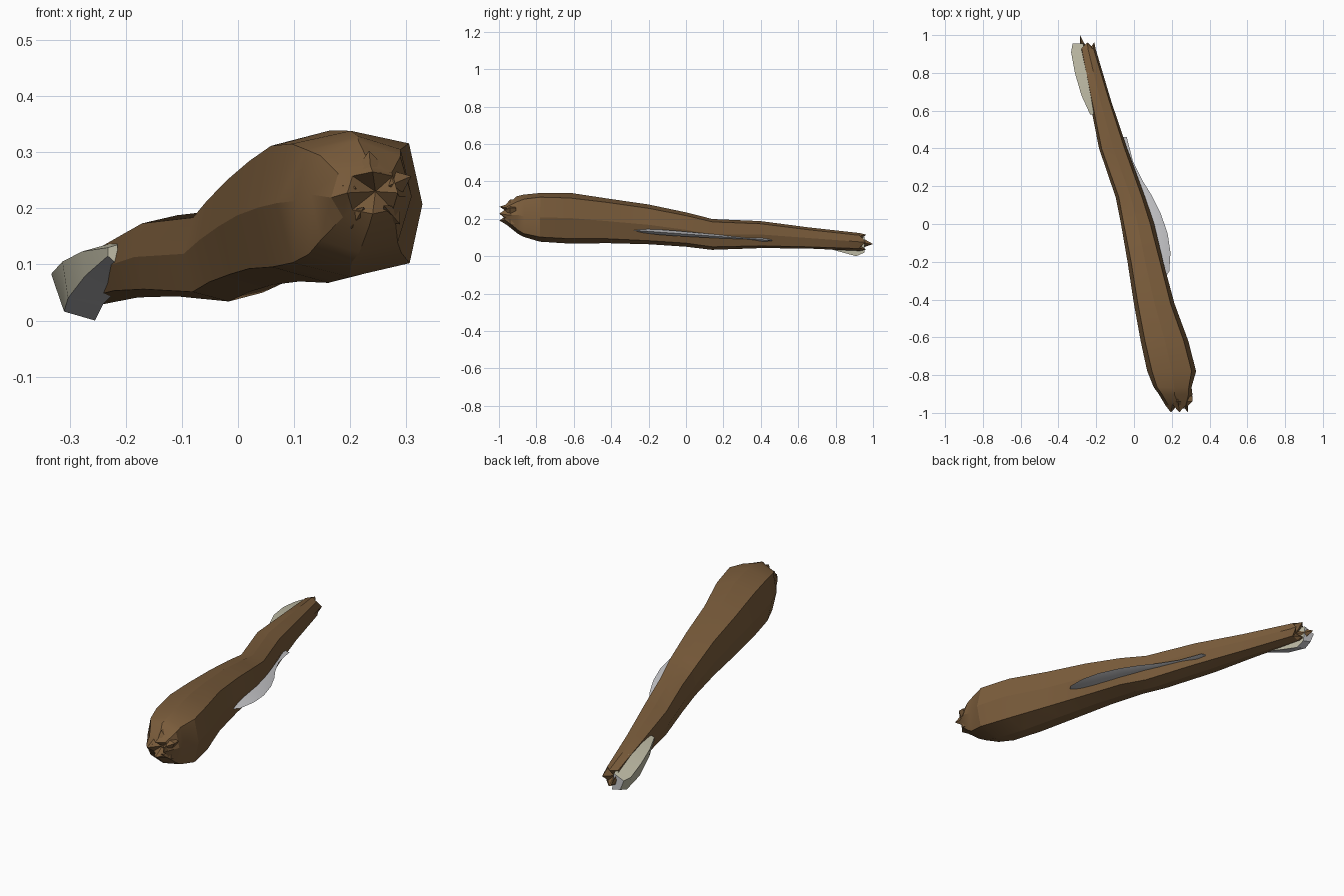
import bpy
import bmesh
import math
import random
from mathutils import Vector

random.seed(4)

default_cube = bpy.data.objects.get("Cube")
if default_cube:
    bpy.data.objects.remove(default_cube, do_unlink=True)


def make_material(name, rgb):
    material = bpy.data.materials.new(name)
    material.use_nodes = True
    colour = (*rgb, 1)
    material.diffuse_color = colour
    shader = material.node_tree.nodes["Principled BSDF"]
    shader.inputs["Base Color"].default_value = colour
    shader.inputs["Roughness"].default_value = 0.8
    return material


wood = make_material("brown wood", (0.2, 0.11, 0.045))
bone = make_material("cream bone", (0.52, 0.5, 0.38))
steel = make_material("light grey steel", (0.58, 0.58, 0.6))


def loft(name, rings, materials, smooth_angle, start_centre=None, end_centre=None):
    """Skin a list of equal-length closed rings and close both ends."""
    bm = bmesh.new()
    loops = [[bm.verts.new(point) for point in ring] for ring in rings]
    count = len(loops[0])
    for first, second in zip(loops, loops[1:]):
        for i in range(count):
            j = (i + 1) % count
            bm.faces.new((first[i], first[j], second[j], second[i]))
    for loop, centre in ((loops[0], start_centre), (loops[-1], end_centre)):
        if centre is None:
            bm.faces.new(loop)
        else:
            hub = bm.verts.new(centre)
            for i in range(count):
                bm.faces.new((loop[i], loop[(i + 1) % count], hub))
    bmesh.ops.recalc_face_normals(bm, faces=bm.faces)
    mesh = bpy.data.meshes.new(name)
    bm.to_mesh(mesh)
    bm.free()
    for material in materials:
        mesh.materials.append(material)
    obj = bpy.data.objects.new(name, mesh)
    bpy.context.collection.objects.link(obj)
    bpy.ops.object.select_all(action="DESELECT")
    obj.select_set(True)
    bpy.context.view_layer.objects.active = obj
    if smooth_angle:
        bpy.ops.object.shade_smooth_by_angle(angle=math.radians(smooth_angle))
    return obj


def club_ring(y, left, right, bottom, top, jitter=0.0, corner=0.8):
    """Eight-sided section with full corners and slightly rough spacing."""
    ring = []
    for i in range(8):
        angle = i * math.tau / 8
        ux, uz = math.cos(angle), math.sin(angle)
        if i % 2:
            ux, uz = math.copysign(corner, ux), math.copysign(corner, uz)
        rough = Vector([random.uniform(-jitter, jitter) for _ in range(3)])
        point = Vector(((left + right) / 2 + ux * (right - left) / 2, y,
                        (bottom + top) / 2 + uz * (top - bottom) / 2))
        ring.append(point + rough)
    return ring


# Wooden club: y, left, right, bottom, top of each section
sections = [
    (-0.955, 0.17, 0.29, 0.17, 0.275),
    (-0.90, 0.125, 0.305, 0.125, 0.315),
    (-0.865, 0.105, 0.31, 0.10, 0.33),
    (-0.78, 0.07, 0.33, 0.078, 0.34),
    (-0.62, 0.035, 0.29, 0.066, 0.34),
    (-0.42, 0.0, 0.215, 0.068, 0.31),
    (-0.20, -0.035, 0.155, 0.063, 0.275),
    (0.0, -0.07, 0.105, 0.05, 0.235),
    (0.14, -0.095, 0.06, 0.035, 0.20),
    (0.40, -0.185, -0.035, 0.043, 0.186),
    (0.65, -0.235, -0.12, 0.04, 0.155),
    (0.93, -0.285, -0.205, 0.03, 0.122),
]
rings = []
for index, section in enumerate(sections):
    rings.append(club_ring(*section, jitter=0.006 if index < 3 else 0.002))

# Splintered knob end with a hollow
splinters = club_ring(-0.975, 0.195, 0.285, 0.19, 0.265)
for i, point in enumerate(splinters):
    point.y += 0.02 if i % 2 else -0.022
rings.insert(0, splinters)

# Splintered handle tip
tip = club_ring(0.95, -0.285, -0.21, 0.035, 0.115)
for i, point in enumerate(tip):
    point.y += -0.025 if i % 2 else 0.012
tip[4].y = 1.0
tip[4].z = 0.065
rings.append(tip)
loft("wooden_club", rings, [wood], 22, (0.245, -0.945, 0.23), (-0.245, 0.915, 0.07))

# Small broken chips around the knob hollow
for number in range(5):
    angle = number * math.tau / 5 + 0.4
    out = Vector((math.cos(angle), 0, math.sin(angle)))
    side = Vector((-out.z, 0, out.x))
    base = Vector((0.24, -0.94, 0.228)) + out * 0.05
    chip = [base + side * 0.02, base - side * 0.02, base + out * 0.025]
    loft("knob_splinter", [chip, [p + Vector((0, 0.03, 0)) for p in chip]],
         [wood], 0, base + Vector((0, -0.04, 0)) - out * 0.02)

# Embedded steel blade: y, outer edge, inner edge, half thickness
blade_rings = []
for y, outer, inner, half in [
    (-0.30, 0.155, 0.08, 0.003),
    (-0.25, 0.187, 0.08, 0.009),
    (-0.15, 0.193, 0.06, 0.014),
    (-0.05, 0.178, 0.05, 0.014),
    (0.06, 0.14, 0.02, 0.012),
    (0.15, 0.095, 0.0, 0.01),
    (0.23, 0.045, -0.03, 0.008),
    (0.33, -0.005, -0.07, 0.007),
    (0.42, -0.028, -0.09, 0.009),
    (0.46, -0.038, -0.10, 0.003),
]:
    z = 0.118 - 0.073 * y
    middle = (outer * 2 + inner) / 3
    blade_rings.append([(outer, y, z), (middle, y, z + half),
                        (inner, y, z + half), (inner, y, z - half),
                        (middle, y, z - half)])
loft("steel_blade", blade_rings, [steel], 30)

# Curved bone guard wrapped round the handle end
bone_rings = []
for y, *pairs in [
    (0.58, (-0.215, 0.135), (-0.232, 0.13), (-0.232, 0.115), (-0.215, 0.10)),
    (0.68, (-0.21, 0.142), (-0.278, 0.123), (-0.272, 0.08), (-0.21, 0.06)),
    (0.80, (-0.24, 0.13), (-0.313, 0.105), (-0.303, 0.04), (-0.24, 0.03)),
    (0.91, (-0.26, 0.112), (-0.333, 0.083), (-0.31, 0.016), (-0.255, 0.0)),
    (0.955, (-0.27, 0.102), (-0.325, 0.08), (-0.305, 0.03), (-0.26, 0.02)),
]:
    bone_rings.append([(x, y, z) for x, z in pairs])
guard = loft("bone_guard", bone_rings, [bone, steel], 30)
for face in guard.data.polygons:
    if face.normal.z < -0.5 or face.normal.y > 0.7:
        face.material_index = 1
